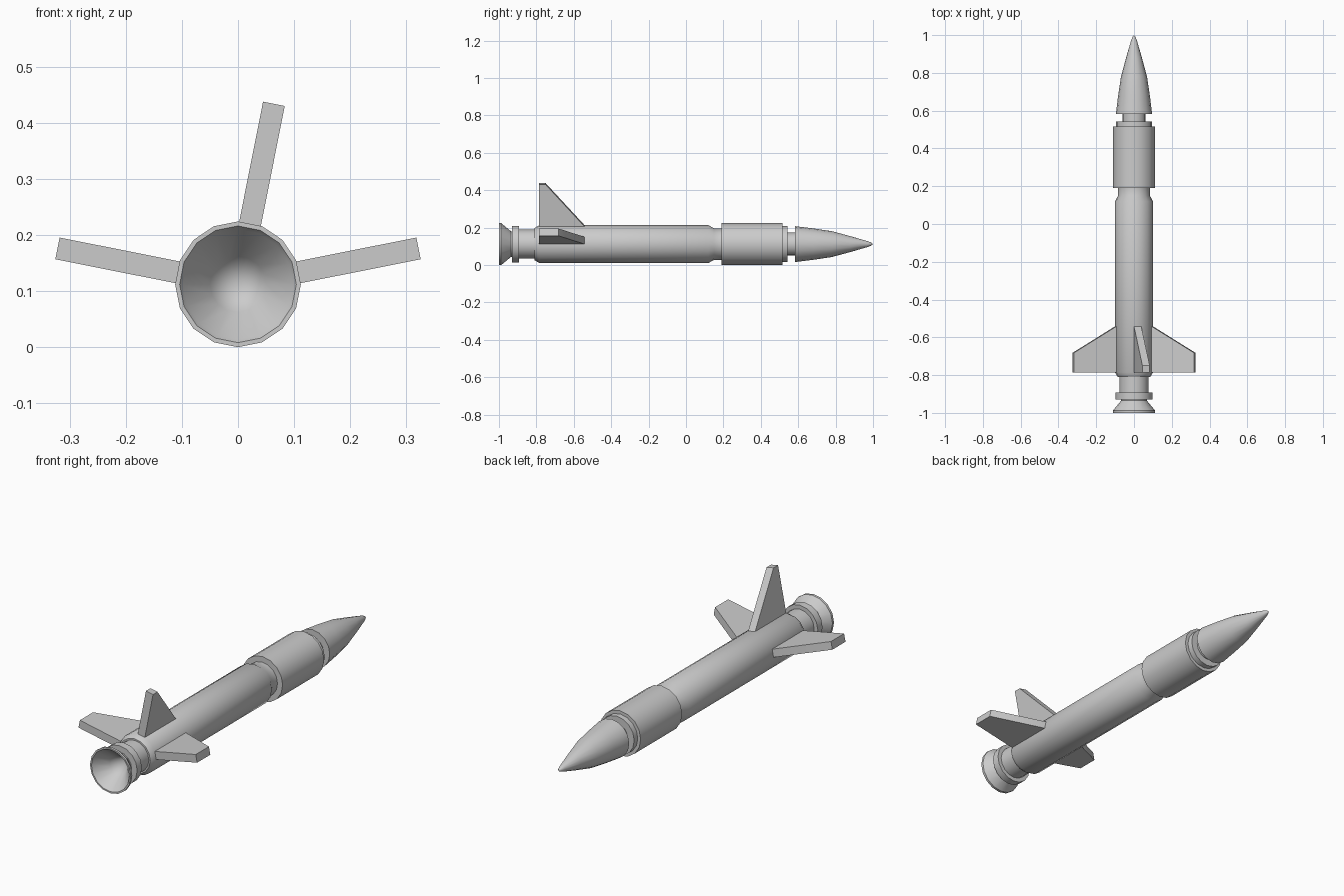
import bpy, bmesh
from math import pi, sin, cos, radians
from mathutils import Vector

if "Cube" in bpy.data.objects:
    bpy.data.objects.remove(bpy.data.objects["Cube"])

SIDES, AXIS_Z = 16, 0.112


def finish(bm, name, angle=35):
    bmesh.ops.recalc_face_normals(bm, faces=bm.faces)
    me = bpy.data.meshes.new(name)
    bm.to_mesh(me)
    bm.free()
    ob = bpy.data.objects.new(name, me)
    bpy.context.collection.objects.link(ob)
    bpy.ops.object.select_all(action='DESELECT')
    ob.select_set(True)
    bpy.context.view_layer.objects.active = ob
    bpy.ops.object.shade_smooth_by_angle(angle=radians(angle))
    return ob


def lathe(name, profile):
    """Revolve (y, radius) points about the long axis."""
    bm = bmesh.new()
    rings = []
    for y, r in profile:
        if r == 0:
            rings.append([bm.verts.new((0, y, AXIS_Z))] * SIDES)
        else:
            rings.append([bm.verts.new((r * sin(2 * pi * i / SIDES), y,
                                        AXIS_Z + r * cos(2 * pi * i / SIDES)))
                          for i in range(SIDES)])
    for a, b in zip(rings, rings[1:]):
        for i in range(SIDES):
            j = (i + 1) % SIDES
            bm.faces.new(list(dict.fromkeys((a[i], a[j], b[j], b[i]))))
    return finish(bm, name)


def fin(name, degrees, tip_lead):
    """Flat swept plate as wide as one body facet, pointing outwards."""
    a = radians(degrees)
    out, side = Vector((cos(a), 0, sin(a))), Vector((-sin(a), 0, cos(a)))
    outline = [(0.09, -0.785), (0.328, -0.785), (0.328, tip_lead),
               (0.099, -0.542), (0.09, -0.542)]
    bm = bmesh.new()
    plates = [[bm.verts.new(out * d + side * s + Vector((0, y, AXIS_Z)))
               for d, y in outline] for s in (-0.0197, 0.0197)]
    for p in plates:
        bm.faces.new(p)
    for i in range(len(outline)):
        j = (i + 1) % len(outline)
        bm.faces.new((plates[0][i], plates[0][j], plates[1][j], plates[1][i]))
    return finish(bm, name)


# Hollow exhaust bell
lathe("nozzle", [(-0.86, 0), (-0.935, 0.05), (-0.99, 0.098), (-1.0, 0.104),
                 (-1.0, 0.112), (-0.988, 0.112), (-0.935, 0.068), (-0.925, 0.068)])

# Engine ring, neck and main tube down to the front neck
lathe("fuselage", [(-0.93, 0.06), (-0.93, 0.098), (-0.893, 0.098), (-0.893, 0.078),
                   (-0.81, 0.078), (-0.81, 0.086), (-0.785, 0.101), (0.12, 0.101),
                   (0.15, 0.084), (0.19, 0.084)])

# Wide forward section with stepped front and thin neck
lathe("forward_section", [(0.19, 0.08), (0.19, 0.112), (0.515, 0.112), (0.515, 0.096),
                          (0.543, 0.096), (0.543, 0.062), (0.585, 0.062)])

# Nose
lathe("nose_cone", [(0.582, 0), (0.582, 0.096), (0.68, 0.084), (0.78, 0.069),
                    (0.88, 0.042), (0.97, 0.016), (0.99, 0.008), (1.0, 0)])

# Tail fins
fin("top_fin", 78.75, -0.75)
fin("right_fin", 11.25, -0.682)
fin("left_fin", 168.75, -0.682)
